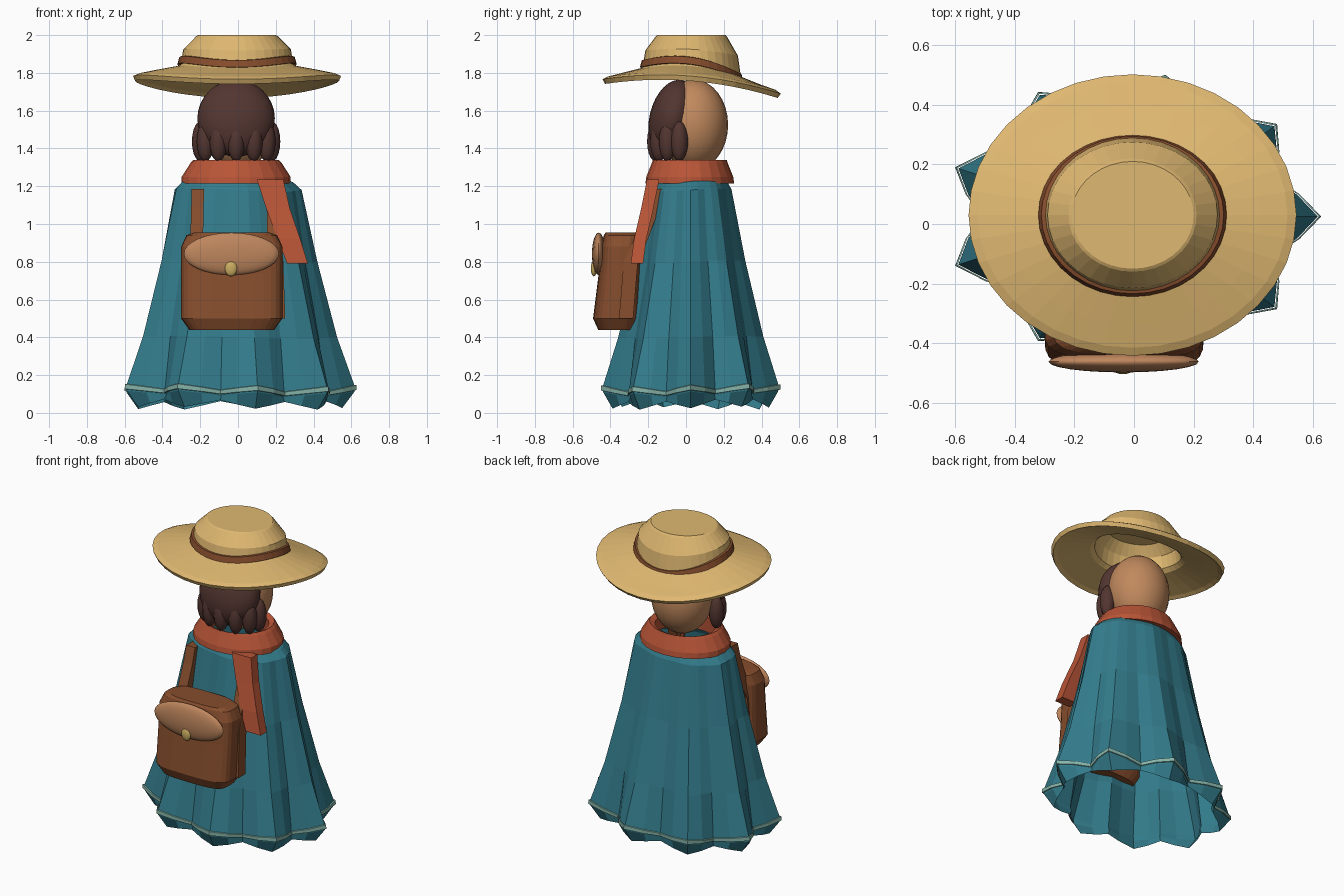
import bpy, bmesh
from math import sin, cos, pi, radians
from mathutils import Vector

if "Cube" in bpy.data.objects:
    bpy.data.objects.remove(bpy.data.objects["Cube"])


def material(name, r, g, b):
    m = bpy.data.materials.new(name)
    m.use_nodes = True
    m.diffuse_color = (r, g, b, 1)
    m.node_tree.nodes["Principled BSDF"].inputs["Base Color"].default_value = (r, g, b, 1)
    return m


TEAL = material("teal cloth", .033, .2, .26)
TRIM = material("pale trim", .24, .46, .4)
RUST = material("rust scarf", .48, .09, .038)
LEATHER = material("brown leather", .24, .075, .026)
TAN = material("tan leather", .52, .24, .11)
SKIN = material("skin", .53, .25, .11)
HAIR = material("dark hair", .085, .036, .03)
STRAW = material("straw", .74, .48, .165)
BRASS = material("brass", .6, .42, .12)


def finish(bm, name, mat, smooth=False):
    bmesh.ops.recalc_face_normals(bm, faces=bm.faces)
    mesh = bpy.data.meshes.new(name)
    bm.to_mesh(mesh)
    bm.free()
    mesh.materials.append(mat)
    ob = bpy.data.objects.new(name, mesh)
    bpy.context.collection.objects.link(ob)
    if smooth:
        bpy.ops.object.select_all(action="DESELECT")
        ob.select_set(True)
        bpy.context.view_layer.objects.active = ob
        bpy.ops.object.shade_smooth_by_angle(angle=radians(60))
    return ob


def loft(name, mat, rows, n, point, cap_first=False, cap_last=False, loop=False):
    """Skin rings of n points; point(row, angle) gives each position."""
    bm = bmesh.new()
    rings = [[bm.verts.new(point(r, 2 * pi * i / n)) for i in range(n)] for r in rows]
    pairs = list(zip(rings, rings[1:])) + ([(rings[-1], rings[0])] if loop else [])
    for a, b in pairs:
        for i in range(n):
            j = (i + 1) % n
            bm.faces.new((a[i], a[j], b[j], b[i]))
    if cap_first:
        bm.faces.new(rings[0])
    if cap_last:
        bm.faces.new(rings[-1])
    return finish(bm, name, mat)


def ellipsoid(name, mat, centre, radii, segs=24, rings=16, tilt=0):
    bm = bmesh.new()
    bmesh.ops.create_uvsphere(bm, u_segments=segs, v_segments=rings, radius=1)
    for v in bm.verts:
        v.co = Vector([c * r for c, r in zip(v.co, radii)])
    ob = finish(bm, name, mat, smooth=True)
    ob.location = centre
    ob.rotation_euler.x = tilt
    return ob


def ribbon(name, mat, stations, thick):
    """Flat strip through (x0, x1, y, z) stations, thickened towards the back."""
    bm = bmesh.new()
    rings = []
    for x0, x1, y, z in stations:
        rings.append([bm.verts.new(p) for p in
                      ((x0, y, z), (x1, y, z), (x1, y + thick, z), (x0, y + thick, z))])
    for a, b in zip(rings, rings[1:]):
        for i in range(4):
            j = (i + 1) % 4
            bm.faces.new((a[i], a[j], b[j], b[i]))
    bm.faces.new(rings[0])
    bm.faces.new(rings[-1])
    return finish(bm, name, mat)


# Cloak: rows are (x radius, y radius, height, fold depth, height wave)
FOLDS = 9


def fold_point(row, a):
    rx, ry, z, depth, wave = row
    c = cos(FOLDS * a)
    k = 1 + depth * c
    return (rx * k * cos(a) - .005, .025 + ry * k * sin(a), z + wave * c + .008 * sin(2 * a))


loft("cloak", TEAL, [
    (.25, .18, 1.24, 0, 0), (.295, .195, 1.22, .01, 0), (.335, .215, 1.18, .02, 0),
    (.405, .28, .8, .05, 0), (.495, .365, .4, .07, 0), (.56, .425, .13, .11, .015),
    (.555, .42, .1, .12, .012), (.53, .40, .045, .05, -.02)], FOLDS * 4, fold_point)

# Hem trim: thin band standing just off the cloth
loft("hem_trim", TRIM, [
    (.563, .428, .134, .11, .015), (.569, .434, .132, .11, .015),
    (.569, .434, .11, .113, .012), (.563, .428, .108, .113, .012)],
    FOLDS * 4, fold_point, loop=True)

# Scarf: open collar ring with a hanging tail
loft("scarf", RUST, [(.29, .235, 1.215), (.288, .23, 1.25), (.24, .20, 1.325), (.225, .195, 1.34),
                     (.19, .165, 1.325), (.21, .165, 1.225)], 24,
     lambda r, a: (r[0] * cos(a) - .01, .02 + r[1] * sin(a), r[2]), loop=True)
ribbon("scarf_tail", RUST, [(.10, .24, -.207, 1.235), (.15, .275, -.238, 1.08),
                            (.21, .33, -.275, .92), (.26, .37, -.292, .79)], .065)

# Head and hair
ellipsoid("head", SKIN, (0, .04, 1.525), (.19, .183, .24))
ellipsoid("hair_cap", HAIR, (-.01, -.07, 1.56), (.205, .123, .207), tilt=radians(-14))
LOCKS = 7
for i in range(LOCKS):
    a = pi + pi * i / (LOCKS - 1)
    ellipsoid("hair_lock", HAIR, (-.01 + .188 * cos(a), -.035 + .125 * sin(a), 1.437),
              (.046, .046, .107), 12, 10)


# Hat: rows are (x radius, y radius, height, sag), sag tips the back and lifts the sides
def hat_point(row, a):
    rx, ry, z, sag = row
    return (-.005 + rx * cos(a), .03 + ry * sin(a),
            z + sag * (.05 * cos(a) ** 2 - .035 * sin(a)))


hat = loft("hat", STRAW, [(.205, .18, 2.0, 0), (.215, .19, 1.99, .1), (.285, .245, 1.905, .4),
                          (.298, .26, 1.81, .7), (.312, .272, 1.8, .7), (.43, .37, 1.768, .9),
                          (.52, .445, 1.745, 1), (.55, .472, 1.728, 1.1)],
           36, hat_point, cap_first=True)
shell = hat.modifiers.new("thickness", "SOLIDIFY")
shell.thickness = .028
shell.offset = -1
loft("hat_band", LEATHER, [(.292, .252, 1.832, 1.05), (.306, .264, 1.83, 1.05),
                           (.316, .274, 1.793, 1.05), (.295, .255, 1.79, 1.05)],
     36, hat_point, loop=True)


# Satchel: rounded box body, rows are (half width, front y, back y, height)
def bag_point(row, a):
    hx, y0, y1, z = row
    c, s = cos(a), sin(a)
    px = abs(c) ** .55 * (1 if c > 0 else -1)
    py = abs(s) ** .55 * (1 if s > 0 else -1)
    return (-.033 + hx * px, (y0 + y1) / 2 + (y1 - y0) / 2 * py, z)


loft("bag_body", LEATHER, [(.225, -.465, -.26, .44), (.268, -.492, -.24, .5),
                           (.268, -.462, -.24, .74), (.268, -.45, -.24, .88),
                           (.24, -.435, -.24, .94), (.20, -.425, -.25, .955)],
     28, bag_point, cap_first=True, cap_last=True)
ellipsoid("bag_flap", TAN, (-.035, -.462, .842), (.252, .036, .112))
ellipsoid("bag_clasp", BRASS, (-.037, -.488, .765), (.033, .016, .042), 16, 10)

# Straps: over the shoulders and down beside the bag
for name, s, shift in (("strap_left", 1, 0), ("strap_right", -1, -.03)):
    ribbon(name, LEATHER, [(s * x0 + shift, s * x1 + shift, y, z) for x0, x1, y, z in (
        (.15, .215, -.19, 1.185), (.152, .218, -.218, 1.08), (.155, .222, -.272, .93),
        (.175, .24, -.33, .8), (.185, .25, -.355, .5))], .075)
